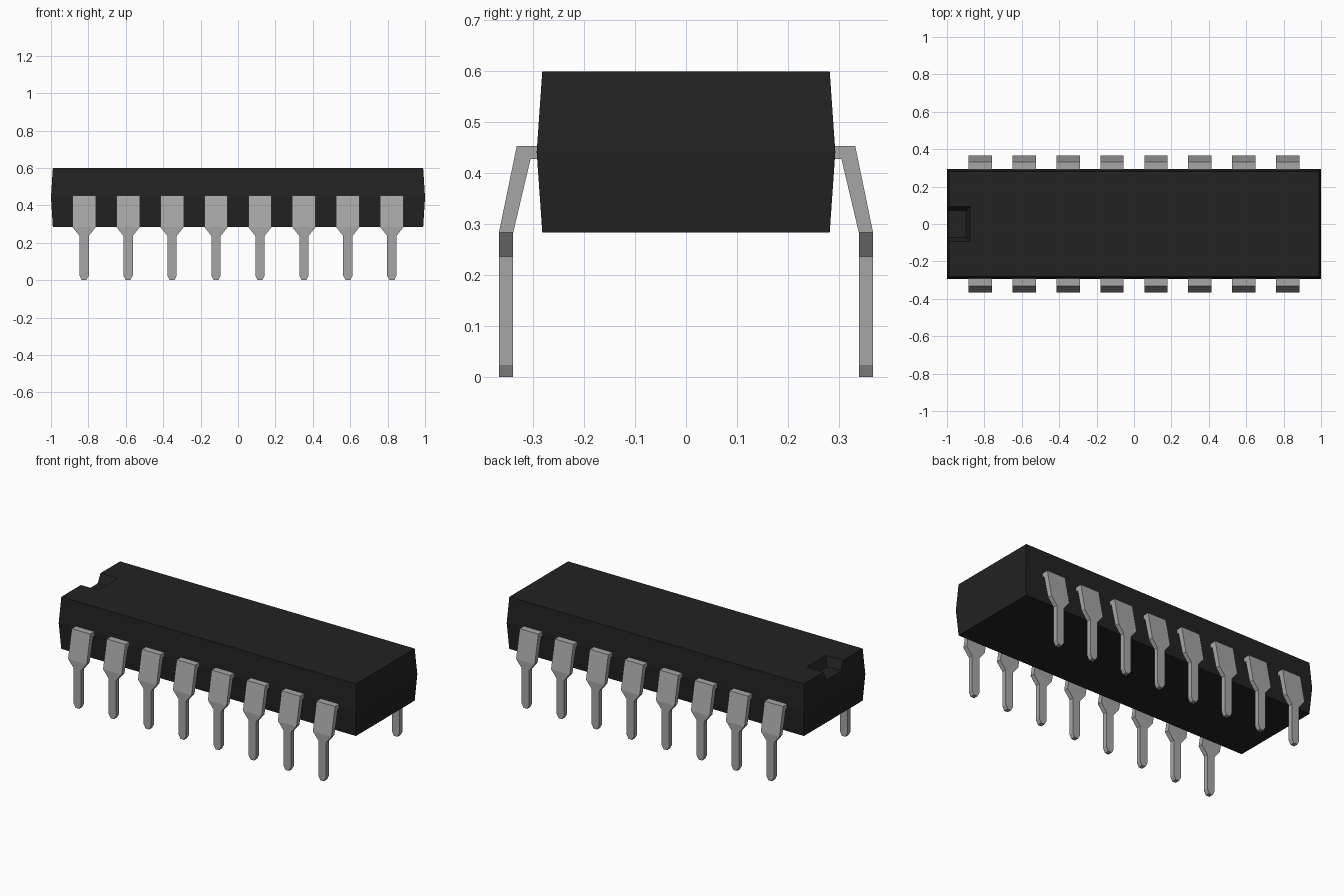
import bpy, bmesh

if "Cube" in bpy.data.objects:
    bpy.data.objects.remove(bpy.data.objects["Cube"])


def material(name, rgb, rough):
    m = bpy.data.materials.new(name)
    m.use_nodes = True
    m.diffuse_color = (*rgb, 1)
    bsdf = m.node_tree.nodes["Principled BSDF"]
    bsdf.inputs["Base Color"].default_value = (*rgb, 1)
    bsdf.inputs["Roughness"].default_value = rough
    return m


def loft(name, rings, mat):
    """Solid with flat faces through a list of equal-length rings."""
    bm = bmesh.new()
    rows = [[bm.verts.new(p) for p in ring] for ring in rings]
    n = len(rows[0])
    for a, b in zip(rows, rows[1:]):
        for i in range(n):
            j = (i + 1) % n
            bm.faces.new((a[i], a[j], b[j], b[i]))
    bm.faces.new(rows[0])
    bm.faces.new(rows[-1])
    bmesh.ops.recalc_face_normals(bm, faces=bm.faces)
    mesh = bpy.data.meshes.new(name)
    bm.to_mesh(mesh)
    bm.free()
    mesh.materials.append(mat)
    obj = bpy.data.objects.new(name, mesh)
    bpy.context.collection.objects.link(obj)
    return obj


def rect(x0, x1, y, z):
    return [(x0, -y, z), (x1, -y, z), (x1, y, z), (x0, y, z)]


black = material("black plastic", (0.016, 0.016, 0.016), 0.6)
grey = material("grey metal", (0.38, 0.38, 0.38), 0.5)

# Body: block that bulges slightly at the mould seam
body = loft("body", [rect(-0.99, 0.99, 0.282, 0.284),
                     rect(-1.0, 1.0, 0.293, 0.442),
                     rect(-0.99, 0.99, 0.282, 0.6)], black)

# Orientation notch: tapered recess, open at the left-hand end
cutter = loft("notch_cutter", [rect(-1.1, -0.897, 0.072, 0.545),
                               rect(-1.1, -0.876, 0.094, 0.6),
                               rect(-1.1, -0.876, 0.094, 0.65)], black)
cutter.hide_render = True
mod = body.modifiers.new("notch", 'BOOLEAN')
mod.operation = 'DIFFERENCE'
mod.solver = 'EXACT'
mod.object = cutter
bpy.context.view_layer.objects.active = body
bpy.ops.object.modifier_apply(modifier=mod.name)
bpy.data.objects.remove(cutter)

# Pins: (outer y, outer z, inner y, inner z, half width) along the bent strip
STATIONS = [(0.280, 0.454, 0.280, 0.428, 0.0625),
            (0.332, 0.454, 0.305, 0.428, 0.0625),
            (0.367, 0.284, 0.339, 0.284, 0.0625),
            (0.367, 0.237, 0.339, 0.237, 0.025),
            (0.367, 0.024, 0.339, 0.024, 0.025),
            (0.367, 0.000, 0.339, 0.000, 0.012)]
PITCH = 0.235

for side, label in ((-1, "front"), (1, "back")):
    for i in range(8):
        x = (i - 3.5) * PITCH
        rings = [[(x - w, side * yo, zo), (x + w, side * yo, zo),
                  (x + w, side * yi, zi), (x - w, side * yi, zi)]
                 for yo, zo, yi, zi, w in STATIONS]
        loft(f"{label}_pin_{i + 1}", rings, grey)
